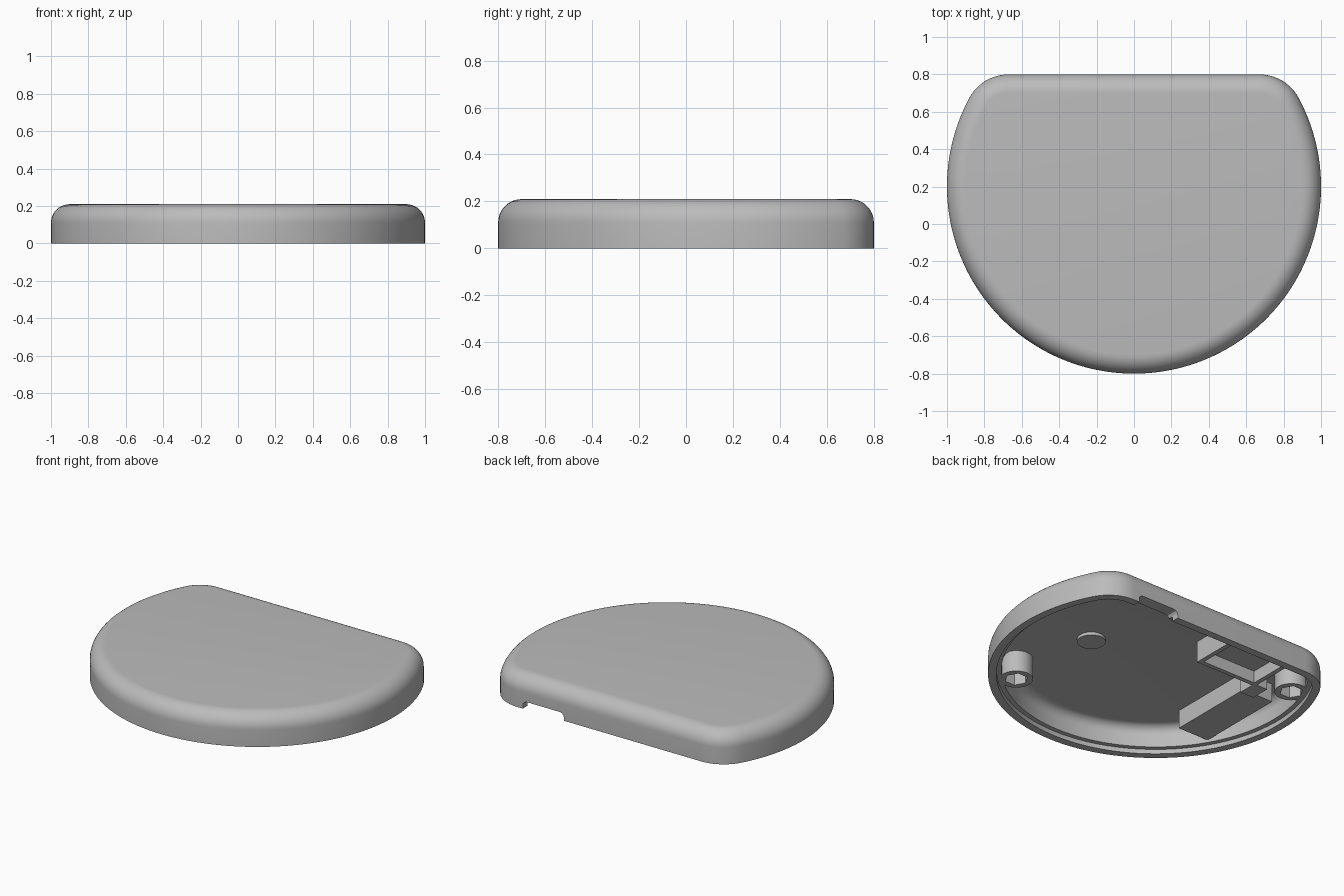
import bpy, bmesh, math

if "Cube" in bpy.data.objects:
    bpy.data.objects.remove(bpy.data.objects["Cube"])

mat = bpy.data.materials.new("plain grey")
mat.diffuse_color = (0.5, 0.5, 0.5, 1)
mat.use_nodes = True
mat.node_tree.nodes["Principled BSDF"].inputs["Base Color"].default_value = mat.diffuse_color


def make(name, bm):
    bmesh.ops.recalc_face_normals(bm, faces=bm.faces)
    me = bpy.data.meshes.new(name)
    bm.to_mesh(me)
    bm.free()
    me.materials.append(mat)
    ob = bpy.data.objects.new(name, me)
    bpy.context.collection.objects.link(ob)
    return ob


def loft(name, rings):
    """Skin a list of equal-length rings and cap both ends."""
    bm = bmesh.new()
    vs = [[bm.verts.new(p) for p in r] for r in rings]
    n = len(vs[0])
    for a, b in zip(vs, vs[1:]):
        for i in range(n):
            bm.faces.new((a[i], a[(i + 1) % n], b[(i + 1) % n], b[i]))
    bm.faces.new(vs[0])
    bm.faces.new(vs[-1])
    return make(name, bm)


def box(name, x0, x1, y0, y1, z0, z1):
    base = [(x0, y0), (x1, y0), (x1, y1), (x0, y1)]
    return loft(name, [[(x, y, z) for x, y in base] for z in (z0, z1)])


def cylinder(name, x, y, r, z0, z1, n=48):
    ang = [2 * math.pi * i / n for i in range(n)]
    return loft(name, [[(x + r * math.cos(a), y + r * math.sin(a), z) for a in ang] for z in (z0, z1)])


def cut(ob, cutter):
    cutter.hide_render = True
    m = ob.modifiers.new("cut", 'BOOLEAN')
    m.operation, m.object, m.solver = 'DIFFERENCE', cutter, 'EXACT'
    bpy.context.view_layer.objects.active = ob
    bpy.ops.object.modifier_apply(modifier=m.name)
    bpy.data.objects.remove(cutter)


def smooth(ob):
    bpy.ops.object.select_all(action='DESELECT')
    ob.select_set(True)
    bpy.context.view_layer.objects.active = ob
    bpy.ops.object.shade_smooth_by_angle(angle=math.radians(30))


# Outline: circle with a flat back and rounded corners, inset by d
FR, CY = 0.24, 0.2
FY = 0.8 - FR
FX = math.sqrt((1 - FR) ** 2 - (FY - CY) ** 2)
T = math.atan2(FY - CY, FX)


def outline(d, z):
    pts = []
    for i in range(13):                       # right corner, from back to side
        a = math.pi / 2 + (T - math.pi / 2) * i / 12
        pts.append((FX + (FR - d) * math.cos(a), FY + (FR - d) * math.sin(a), z))
    for i in range(1, 120):                   # big arc round the front
        a = T - (math.pi + 2 * T) * i / 120
        pts.append(((1 - d) * math.cos(a), CY + (1 - d) * math.sin(a), z))
    return pts + [(-x, y, z) for x, y, z in reversed(pts[:13])]


def arc(d0, z0, r, n=10):
    return [(d0 + r - r * math.cos(math.pi / 2 * i / n), z0 + r * math.sin(math.pi / 2 * i / n))
            for i in range(n + 1)]


# Hollow shell with stepped rim
profile = arc(0.08, 0.11, 0.06)[::-1] + [(0.08, 0.03), (0.05, 0.03), (0.05, 0), (0, 0)] + arc(0, 0.11, 0.1)
shell = loft("shell", [outline(d, z) for d, z in profile])

# Rounded notch in the back wall
notch = [(0.33, -0.05), (0.63, -0.05), (0.63, 0.02)]
notch += [(0.60 + 0.03 * math.cos(a), 0.02 + 0.03 * math.sin(a)) for a in (0.5, 1.0, math.pi / 2)]
notch += [(0.36 - 0.03 * math.cos(a), 0.02 + 0.03 * math.sin(a)) for a in (math.pi / 2, 1.0, 0.5, 0)]
cut(shell, loft("notch_cutter", [[(x, y, z) for x, z in notch] for y in (0.68, 0.9)]))
smooth(shell)

# Bosses with hexagonal sockets
for name, x, y in (("front_boss", 0.565, -0.42), ("back_boss", -0.79, 0.52)):
    boss = cylinder(name, x, y, 0.1, 0.03, 0.175)
    cut(boss, cylinder("socket_cutter", x, y, 0.07, 0, 0.14, 6))
    smooth(boss)

# Small round pad on the ceiling
smooth(cylinder("round_pad", 0.375, 0.05, 0.085, 0.15, 0.18))

# Long bar and its connecting block
box("long_bar", -0.8, -0.576, -0.27, 0.33, 0.05, 0.175)
box("bar_link", -0.66, -0.56, 0.32, 0.45, 0.03, 0.175)

# Open tray against the back wall
tray = box("tray", -0.58, -0.13, 0.43, 0.74, 0.03, 0.18)
cut(tray, box("tray_cutter", -0.55, -0.16, 0.46, 0.71, 0, 0.11))
